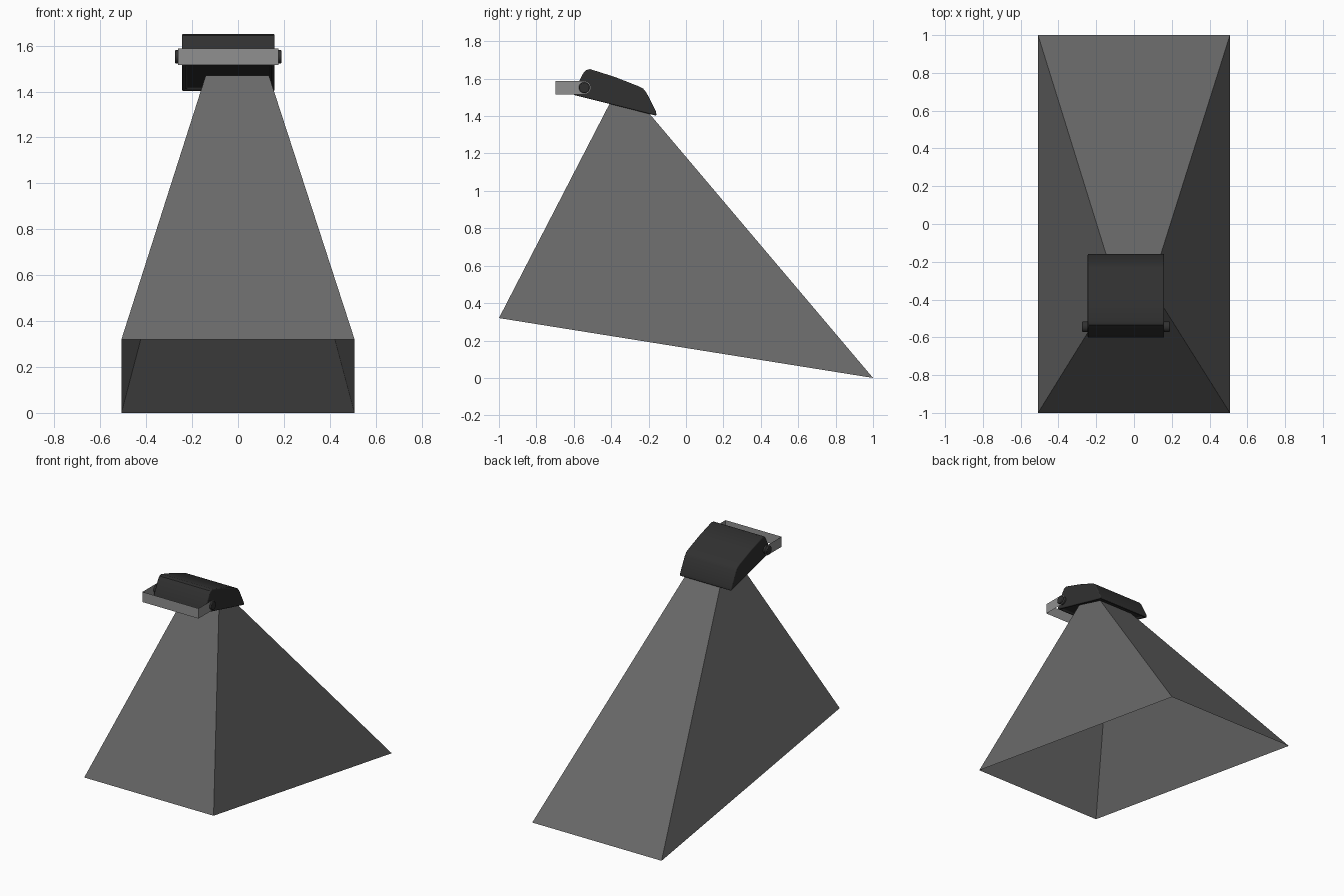
import bpy, bmesh, math
from mathutils import Vector

if "Cube" in bpy.data.objects:
    bpy.data.objects.remove(bpy.data.objects["Cube"])

CX = -0.0425          # lamp centre line in x
PIVOT = (-0.544, 1.552)


def material(name, v):
    m = bpy.data.materials.new(name)
    m.diffuse_color = (v, v, v, 1)
    m.use_nodes = True
    m.node_tree.nodes["Principled BSDF"].inputs["Base Color"].default_value = m.diffuse_color
    return m


def make_object(name, bm, mat):
    me = bpy.data.meshes.new(name)
    bm.to_mesh(me)
    bm.free()
    me.materials.append(mat)
    ob = bpy.data.objects.new(name, me)
    bpy.context.collection.objects.link(ob)
    return ob


def smooth(ob, angle=35):
    bpy.ops.object.select_all(action='DESELECT')
    bpy.context.view_layer.objects.active = ob
    ob.select_set(True)
    bpy.ops.object.shade_smooth_by_angle(angle=math.radians(angle))


dark = material("dark_housing", 0.03)
metal = material("bracket_metal", 0.28)
beam_grey = material("beam_grey", 0.14)

# Lamp housing: side profile (y, z) extruded across x, recessed underside
profile = [(-0.603, 1.514), (-0.598, 1.535), (-0.55, 1.628), (-0.536, 1.645),
           (-0.513, 1.651), (-0.38, 1.609), (-0.255, 1.56), (-0.228, 1.546),
           (-0.211, 1.524), (-0.16, 1.425), (-0.158, 1.402)]
bm = bmesh.new()
face = bm.faces.new([bm.verts.new((CX - 0.2025, y, z)) for y, z in profile])
ext = bmesh.ops.extrude_face_region(bm, geom=[face])
bmesh.ops.translate(bm, vec=(0.405, 0, 0),
                    verts=[v for v in ext['geom'] if isinstance(v, bmesh.types.BMVert)])
bmesh.ops.recalc_face_normals(bm, faces=bm.faces)
under = min(bm.faces, key=lambda f: f.normal.z)
bmesh.ops.inset_region(bm, faces=[under], thickness=0.022)
bmesh.ops.inset_region(bm, faces=[under], thickness=0.004, depth=-0.012)
housing = make_object("lamp_housing", bm, dark)
bev = housing.modifiers.new("rounded_edges", 'BEVEL')
bev.width = 0.009
bev.segments = 3
bev.limit_method = 'ANGLE'
bev.angle_limit = math.radians(40)
smooth(housing)

# U-shaped bracket: thin sheet with rounded arm ends
bm = bmesh.new()
py, pz = PIVOT
r, back = 0.036, -0.697
hx = 0.22
arc = [(py + r * math.cos(a), pz + r * math.sin(a))
       for a in (math.radians(-90 + 15 * i) for i in range(13))]
for s in (-1, 1):
    bm.faces.new([bm.verts.new((CX + s * hx, y, z))
                  for y, z in [(back, pz - r)] + arc + [(back, pz + r)]])
bm.faces.new([bm.verts.new((CX + sx * hx, back, pz + sz * r))
              for sx, sz in ((-1, -1), (1, -1), (1, 1), (-1, 1))])
bmesh.ops.remove_doubles(bm, verts=bm.verts, dist=0.0005)
bmesh.ops.recalc_face_normals(bm, faces=bm.faces)
make_object("mounting_bracket", bm, metal)

# Pivot bolts through the bracket arms
for s, side in ((-1, "left"), (1, "right")):
    bpy.ops.mesh.primitive_cylinder_add(
        vertices=24, radius=0.029, depth=0.04,
        location=(CX + s * 0.212, py, pz), rotation=(0, math.pi / 2, 0))
    bolt = bpy.context.object
    bolt.name = "pivot_bolt_" + side
    bolt.data.materials.append(dark)
    b = bolt.modifiers.new("edge", 'BEVEL')
    b.width = 0.004
    b.segments = 2
    b.limit_method = 'ANGLE'
    smooth(bolt)

# Light beam: open four-sided shell from lamp opening to the ground
bm = bmesh.new()
base = [(-0.508, -1, 0.32), (0.508, -1, 0.32), (0.508, 1, 0), (-0.508, 1, 0)]
top = [(-0.141, -0.407, 1.469), (0.135, -0.407, 1.469),
       (0.131, -0.195, 1.412), (-0.137, -0.195, 1.412)]
lo = [bm.verts.new(p) for p in base]
hi = [bm.verts.new(p) for p in top]
for i in range(4):
    j = (i + 1) % 4
    bm.faces.new((lo[i], lo[j], hi[j], hi[i]))
bm.faces.new(hi)
make_object("light_beam", bm, beam_grey)
